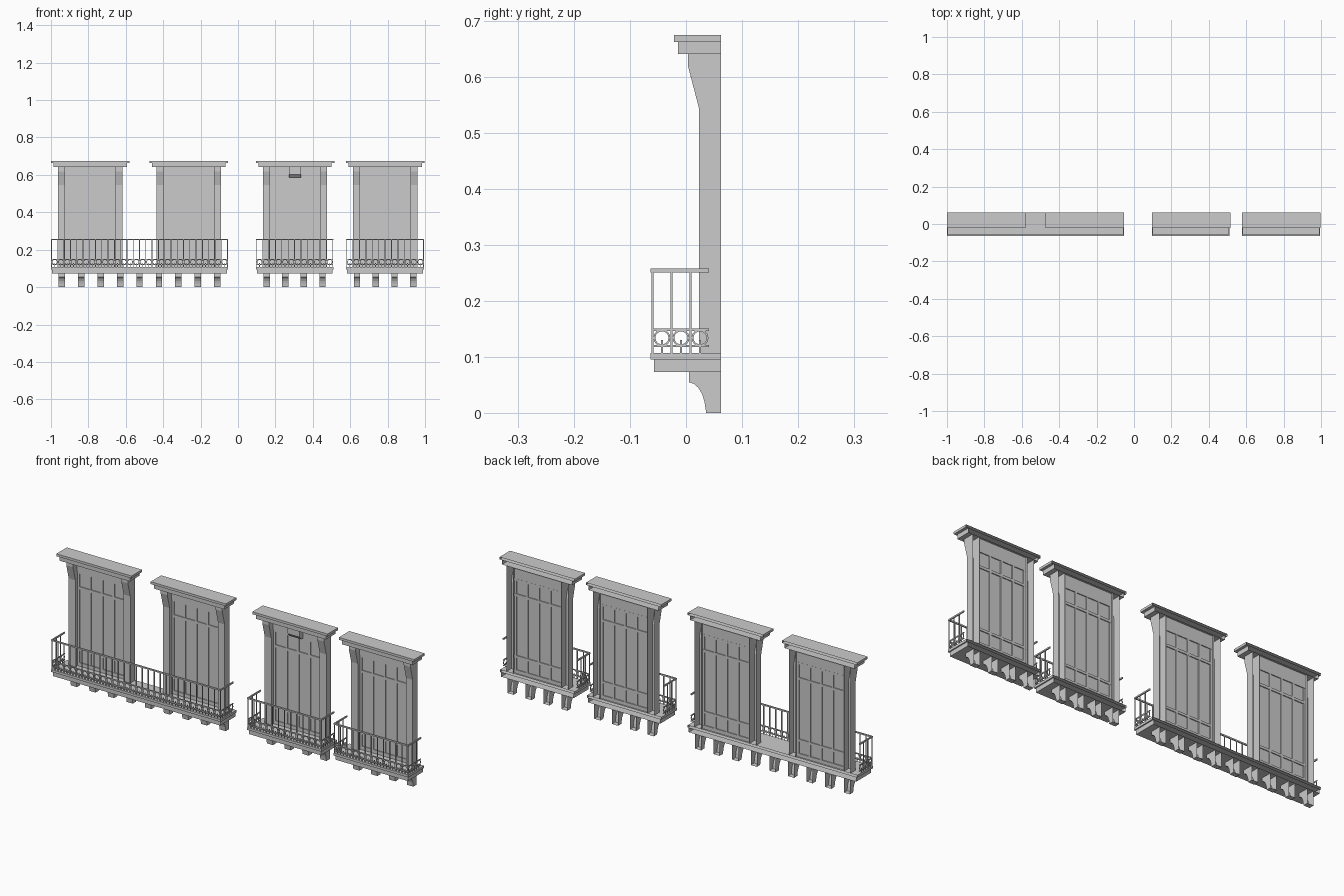
import bpy, bmesh, math
from mathutils import Matrix, Vector

if "Cube" in bpy.data.objects:
    bpy.data.objects.remove(bpy.data.objects["Cube"])

BACK = 0.0625


def finish(name, bm):
    me = bpy.data.meshes.new(name)
    bmesh.ops.recalc_face_normals(bm, faces=bm.faces)
    bm.to_mesh(me)
    bm.free()
    ob = bpy.data.objects.new(name, me)
    bpy.context.collection.objects.link(ob)
    return ob


def box(bm, x0, x1, y0, y1, z0, z1):
    m = Matrix.Translation(((x0 + x1) / 2, (y0 + y1) / 2, (z0 + z1) / 2))
    m = m @ Matrix.Diagonal((x1 - x0, y1 - y0, z1 - z0, 1))
    bmesh.ops.create_cube(bm, size=1, matrix=m)


def prism(bm, profile, x0, x1):
    """Extrude a (y, z) profile along x; the wall side (last to first point) stays open."""
    a = [bm.verts.new((x0, y, z)) for y, z in profile]
    b = [bm.verts.new((x1, y, z)) for y, z in profile]
    for i in range(len(a) - 1):
        bm.faces.new((a[i], a[i + 1], b[i + 1], b[i]))
    bm.faces.new(a)
    bm.faces.new(b[::-1])


def tier(bm, x0, x1, y0, z0, z1):
    prism(bm, [(BACK, z1), (y0, z1), (y0, z0), (BACK, z0)], x0, x1)


def ring(bm, centre, axis, r=0.0135, t=0.0017, n=14):
    """Small ring with a square section, lying in the railing plane."""
    rows = []
    for i in range(n):
        a = 2 * math.pi * i / n
        row = []
        for dr, d in ((-t, -t), (t, -t), (t, t), (-t, t)):
            u, w = (r + dr) * math.cos(a), (r + dr) * math.sin(a)
            off = Vector((u, d, w)) if axis == 'x' else Vector((d, u, w))
            row.append(bm.verts.new(Vector(centre) + off))
        rows.append(row)
    for i in range(n):
        p, q = rows[i], rows[(i + 1) % n]
        for k in range(4):
            bm.faces.new((p[k], q[k], q[(k + 1) % 4], p[(k + 1) % 4]))


def window(tag, cx):
    # stepped cornice
    bm = bmesh.new()
    tier(bm, cx - 0.21, cx + 0.21, -0.021, 0.663, 0.675)
    tier(bm, cx - 0.196, cx + 0.196, -0.014, 0.641, 0.663)
    finish("cornice_" + tag, bm)
    # pilasters flaring into brackets under the cornice
    prof = [(BACK, 0.641), (0.004, 0.641), (0.004, 0.618), (0.023, 0.545),
            (0.023, 0.107), (BACK, 0.107)]
    bm = bmesh.new()
    for s in (-1, 1):
        e = sorted((cx + s * 0.135, cx + s * 0.172))
        prism(bm, prof, *e)
    finish("pilasters_" + tag, bm)
    # lintel board
    bm = bmesh.new()
    box(bm, cx - 0.135, cx + 0.135, 0.036, 0.052, 0.585, 0.641)
    finish("lintel_" + tag, bm)
    # glazing panel
    bm = bmesh.new()
    box(bm, cx - 0.135, cx + 0.135, 0.045, 0.048, 0.107, 0.585)
    finish("glazing_" + tag, bm)
    # mullions and cross rails
    bm = bmesh.new()
    for i in range(5):
        x = cx - 0.129 + i * 0.0645
        box(bm, x - 0.006, x + 0.006, 0.041, 0.052, 0.107, 0.585)
    for z0, z1 in ((0.107, 0.125), (0.185, 0.197), (0.495, 0.508), (0.574, 0.585)):
        box(bm, cx - 0.135, cx + 0.135, 0.0405, 0.0525, z0, z1)
    finish("mullions_" + tag, bm)


def balcony(tag, x0, x1, corbels, bays):
    # stepped floor slab
    bm = bmesh.new()
    tier(bm, x0, x1, -0.063, 0.095, 0.107)
    tier(bm, x0 + 0.006, x1 - 0.006, -0.057, 0.073, 0.095)
    finish("slab_" + tag, bm)
    # curved corbels
    prof = [(BACK, 0.073), (0.005, 0.073), (0.005, 0.055), (0.014, 0.052),
            (0.022, 0.045), (0.029, 0.033), (0.033, 0.02), (0.036, 0.0), (BACK, 0.0)]
    bm = bmesh.new()
    a, b = x0 + 0.058, x1 - 0.058
    for i in range(corbels):
        x = a + (b - a) * i / (corbels - 1)
        prism(bm, prof, x - 0.017, x + 0.017)
    finish("corbels_" + tag, bm)
    # railing: horizontal bars on three sides
    bm = bmesh.new()
    l, r, f, e = x0 + 0.003, x1 - 0.003, -0.060, 0.041
    for z, h, w in ((0.2545, 0.0035, 0.003), (0.1485, 0.002, 0.002), (0.1195, 0.0018, 0.002)):
        box(bm, l - w, r + w, f - w, f + w, z - h, z + h)
        for x in (l, r):
            box(bm, x - w, x + w, f + w, e, z - h, z + h)

    def post(x, y, z1, t):
        box(bm, x - t, x + t, y - t, y + t, 0.107, z1)

    # front balusters, rings and stems
    step = (r - l) / bays
    for i in range(bays + 1):
        post(l + i * step, f, 0.251, 0.002)
    for i in range(bays):
        x = l + (i + 0.5) * step
        ring(bm, (x, f, 0.134), 'x')
        post(x, f, 0.13, 0.0015)
    # side balusters, rings and stems
    for x in (l, r):
        for i in range(3):
            y = f + i * 0.034
            if i:
                post(x, y, 0.251, 0.002)
            ring(bm, (x, y + 0.017, 0.134), 'y')
            post(x, y + 0.017, 0.13, 0.0015)
    finish("railing_" + tag, bm)


for tag, cx in (("far_left", -0.79), ("left", -0.263), ("right", 0.305), ("far_right", 0.788)):
    window(tag, cx)

balcony("double", -1.0, -0.053, 9, 28)
balcony("middle", 0.095, 0.51, 4, 12)
balcony("end", 0.578, 0.995, 4, 12)

# keystone block under the third cornice
bm = bmesh.new()
prism(bm, [(0.045, 0.641), (0.008, 0.641), (0.008, 0.601), (0.022, 0.585), (0.045, 0.585)],
      0.272, 0.338)
finish("keystone", bm)
